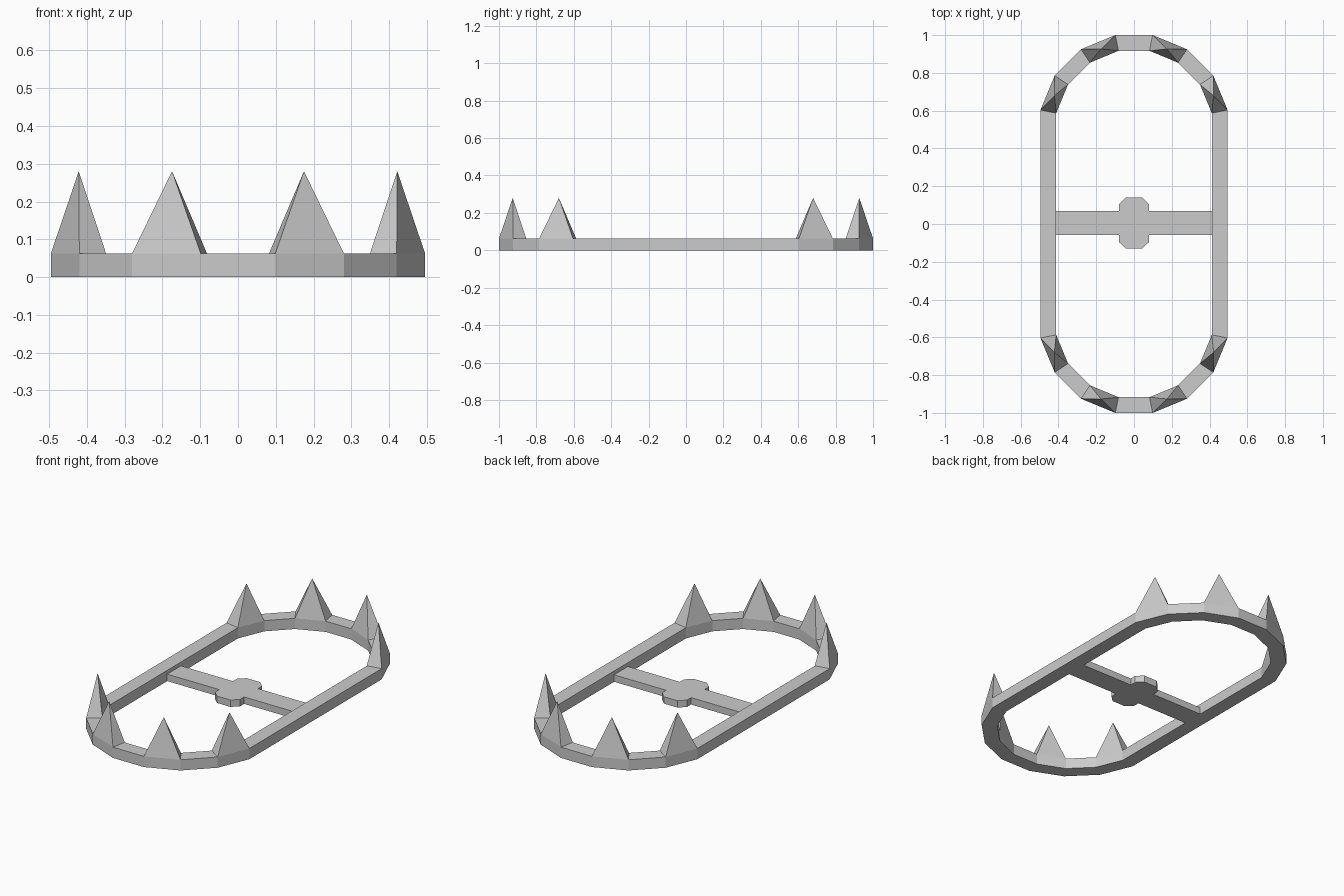
import bpy, bmesh
from math import sin, cos, radians

if "Cube" in bpy.data.objects:
    bpy.data.objects.remove(bpy.data.objects["Cube"])

RING_H, SPIKE_H, BAR_H = 0.062, 0.28, 0.04
R_OUT, R_IN, SHIFT = 0.505, 0.42, 0.505


def finish(name, bm):
    bmesh.ops.recalc_face_normals(bm, faces=bm.faces)
    mesh = bpy.data.meshes.new(name)
    bm.to_mesh(mesh)
    bm.free()
    obj = bpy.data.objects.new(name, mesh)
    bpy.context.collection.objects.link(obj)
    return obj


def loop(bm, r, z):
    # 16-sided circle split in half and pulled apart along y
    pts = []
    for i in range(16):
        a = radians(11.25 + 22.5 * i)
        pts.append(bm.verts.new((r * cos(a), r * sin(a) + (SHIFT if i < 8 else -SHIFT), z)))
    return pts


# Elongated ring, with spikes raised from alternate end segments
bm = bmesh.new()
ob, ib = loop(bm, R_OUT, 0), loop(bm, R_IN, 0)
ot, it = loop(bm, R_OUT, RING_H), loop(bm, R_IN, RING_H)
spike_faces = []
for i in range(16):
    j = (i + 1) % 16
    bm.faces.new((ob[i], ob[j], ot[j], ot[i]))
    bm.faces.new((ib[j], ib[i], it[i], it[j]))
    bm.faces.new((ib[i], ib[j], ob[j], ob[i]))
    top = bm.faces.new((ot[i], ot[j], it[j], it[i]))
    if i % 8 in (0, 2, 4, 6):
        spike_faces.append(top)
for v in bmesh.ops.poke(bm, faces=spike_faces)["verts"]:
    v.co.z = SPIKE_H
finish("spiked_ring", bm)

# Crossbar with an eight-sided hub in the middle, one flat plate
quarter = [(0.413, 0.063), (0.08, 0.063), (0.08, 0.1), (0.043, 0.135)]
half = quarter + [(-x, y) for x, y in reversed(quarter)]
outline = half + [(x, -y) for x, y in reversed(half)]
bm = bmesh.new()
plate = bm.faces.new([bm.verts.new((x, y + 0.005, 0)) for x, y in outline])
ext = bmesh.ops.extrude_face_region(bm, geom=[plate], use_keep_orig=True)
bmesh.ops.translate(bm, vec=(0, 0, BAR_H),
                    verts=[g for g in ext["geom"] if isinstance(g, bmesh.types.BMVert)])
finish("trigger_crossbar", bm)
